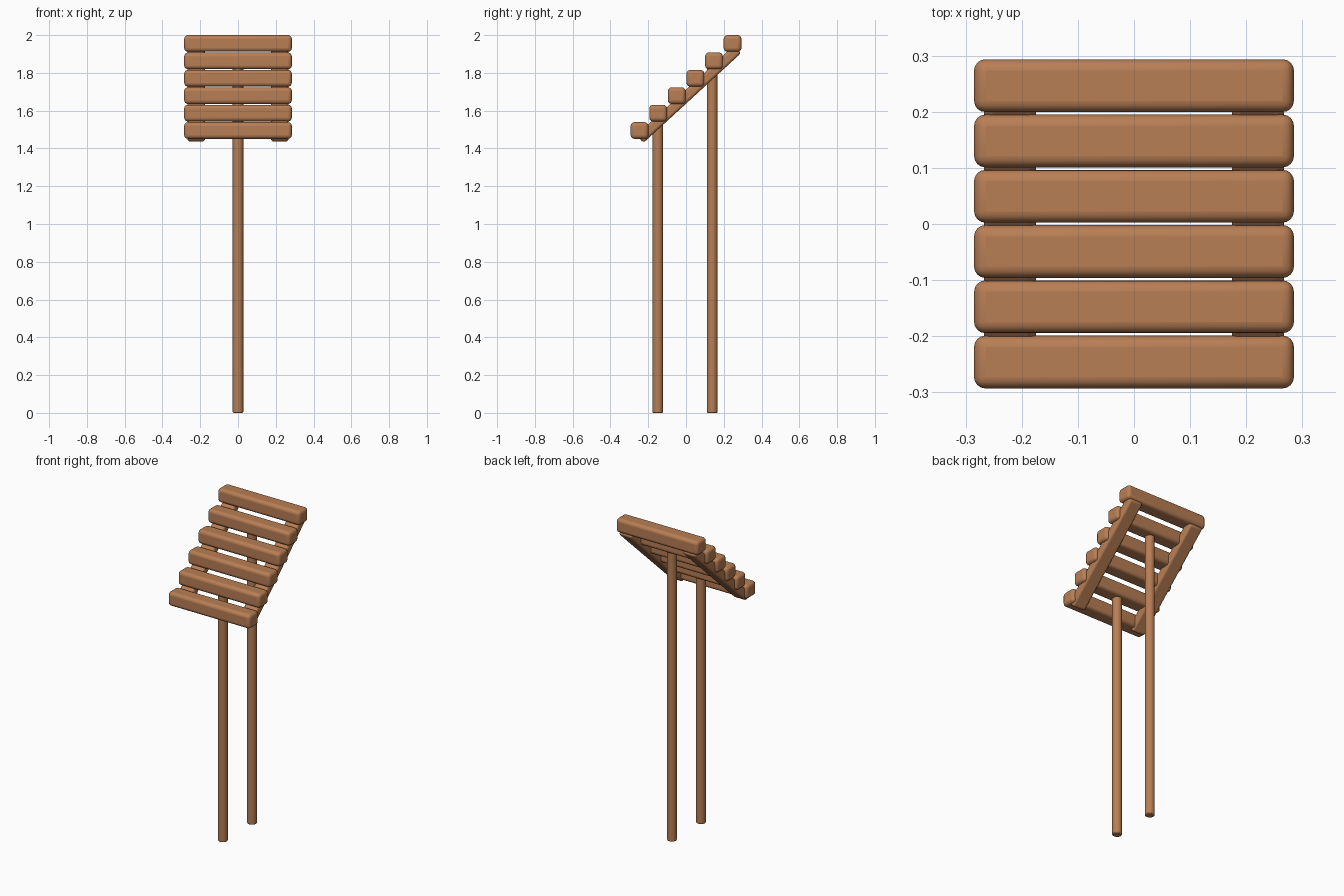
import bpy, math
from mathutils import Vector

if "Cube" in bpy.data.objects:
    bpy.data.objects.remove(bpy.data.objects["Cube"])

wood = bpy.data.materials.new("brown_wood")
wood.diffuse_color = (0.48, 0.21, 0.09, 1)
wood.use_nodes = True
wood.node_tree.nodes["Principled BSDF"].inputs["Base Color"].default_value = wood.diffuse_color


def finish(obj, name, bevel, segments):
    obj.name = name
    obj.data.materials.append(wood)
    m = obj.modifiers.new("rounded_edges", "BEVEL")
    m.width, m.segments = bevel, segments
    m.limit_method, m.angle_limit = "ANGLE", math.radians(40)
    bpy.ops.object.shade_smooth_by_angle(angle=math.radians(40))
    return obj


def box(name, loc, size, tilt=0, bevel=0.02):
    bpy.ops.mesh.primitive_cube_add(size=1, location=loc, rotation=(tilt, 0, 0))
    obj = bpy.context.object
    obj.scale = size
    bpy.ops.object.transform_apply(location=False, rotation=False, scale=True)
    return finish(obj, name, bevel, 4)


def post(name, y, top):
    bpy.ops.mesh.primitive_cylinder_add(vertices=32, radius=0.028, depth=top,
                                        location=(0, y, top / 2))
    return finish(bpy.context.object, name, 0.005, 2)


# stepped slats
for i in range(6):
    box(f"slat_{i + 1}", (0, -0.246 + i * 0.0985, 1.495 + i * 0.0922),
        (0.57, 0.094, 0.088))

# sloping rails beneath the slats, placed from their lower edge
a, b = Vector((0, -0.225, 1.43)), Vector((0, 0.292, 1.905))
d = b - a
tilt = math.atan2(d.z, d.y)
thick = 0.055
up = Vector((0, -math.sin(tilt), math.cos(tilt)))
mid = (a + b) / 2 + up * thick / 2
for name, x in (("left_rail", -0.221), ("right_rail", 0.221)):
    box(name, (x, mid.y, mid.z), (0.093, d.length, thick), tilt, 0.015)

# round posts
post("front_post", -0.149, 1.56)
post("back_post", 0.139, 1.83)
